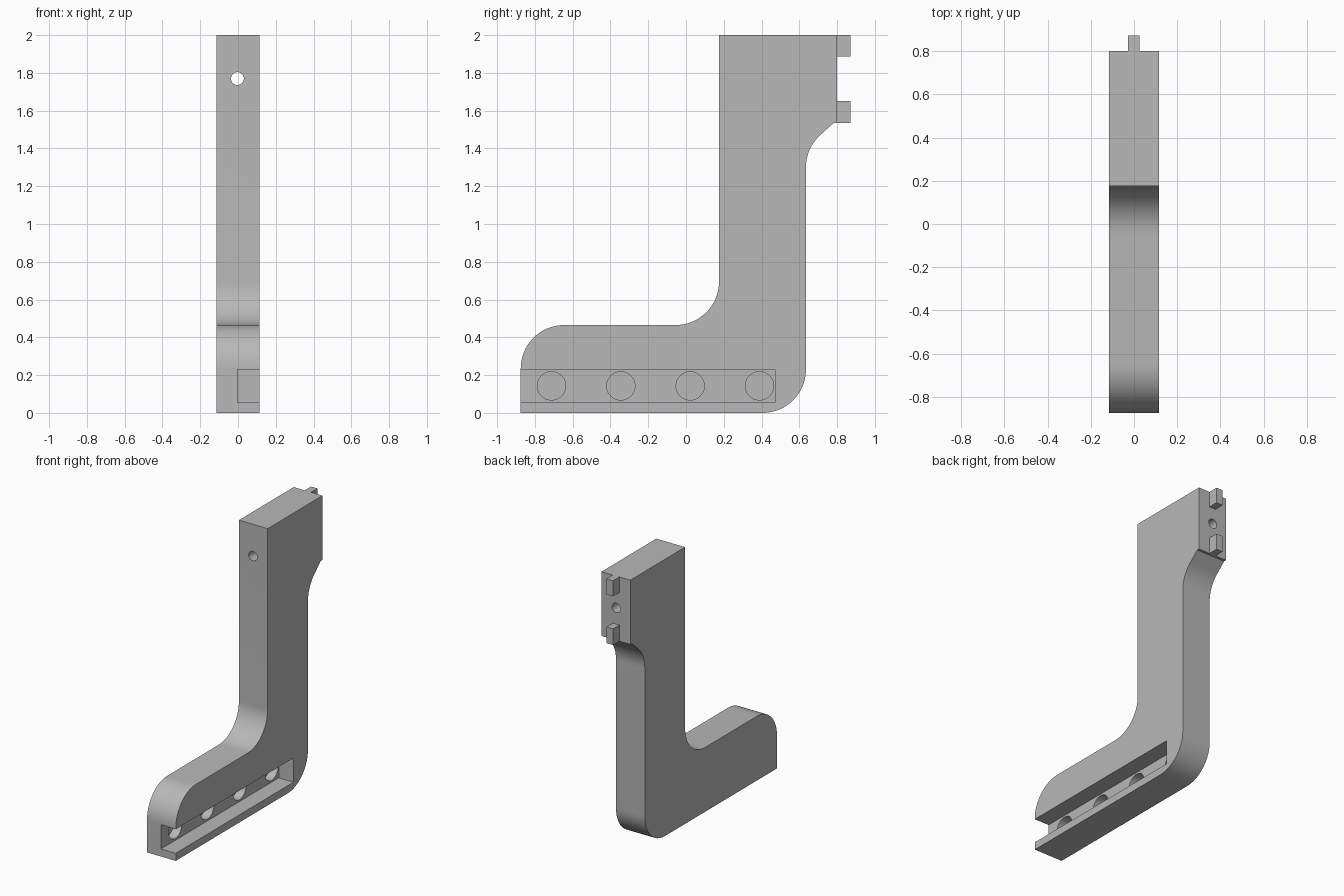
import bpy, bmesh, math
from mathutils import Matrix, Vector

cube = bpy.data.objects.get("Cube")
if cube:
    bpy.data.objects.remove(cube, do_unlink=True)

HALF = 0.115      # half thickness of the bracket
R = 0.23          # radius of all rounded corners

grey = bpy.data.materials.new("plain grey")
grey.use_nodes = True
grey.diffuse_color = (0.48, 0.48, 0.48, 1)
grey.node_tree.nodes["Principled BSDF"].inputs["Base Color"].default_value = grey.diffuse_color


def add_object(name, bm):
    bmesh.ops.recalc_face_normals(bm, faces=bm.faces[:])
    mesh = bpy.data.meshes.new(name)
    bm.to_mesh(mesh)
    bm.free()
    mesh.materials.append(grey)
    obj = bpy.data.objects.new(name, mesh)
    bpy.context.collection.objects.link(obj)
    return obj


def box(name, low, high):
    low, high = Vector(low), Vector(high)
    bm = bmesh.new()
    bmesh.ops.create_cube(bm, size=1)
    bmesh.ops.scale(bm, vec=high - low, verts=bm.verts)
    bmesh.ops.translate(bm, vec=(low + high) / 2, verts=bm.verts)
    return add_object(name, bm)


def cylinder(name, centre, radius, length, axis):
    bm = bmesh.new()
    turn = Matrix.Rotation(math.pi / 2, 4, "Y" if axis == "x" else "X")
    bmesh.ops.create_cone(bm, cap_ends=True, segments=48, radius1=radius, radius2=radius,
                          depth=length, matrix=Matrix.Translation(centre) @ turn)
    return add_object(name, bm)


def arc(y, z, start, end, steps=16):
    angles = [math.radians(start + (end - start) * i / steps) for i in range(steps + 1)]
    return [(y + R * math.cos(a), z + R * math.sin(a)) for a in angles]


def cut(target, cutter):
    mod = target.modifiers.new("cut", "BOOLEAN")
    mod.operation = "DIFFERENCE"
    mod.solver = "EXACT"
    mod.object = cutter
    bpy.ops.object.select_all(action="DESELECT")
    bpy.context.view_layer.objects.active = target
    target.select_set(True)
    bpy.ops.object.modifier_apply(modifier=mod.name)
    bpy.data.objects.remove(cutter, do_unlink=True)


# L-shaped bracket body, a side profile extruded across its thickness
profile = [(-0.875, 0)]
profile += arc(0.635 - R, R, -90, 0)             # heel
profile += arc(0.635 + R, 1.30, 180, 133)        # flare under the head
profile += [(0.782, 1.535), (0.80, 1.535), (0.80, 2), (0.175, 2)]
profile += arc(0.175 - R, 0.465 + R, 0, -90)     # inner corner
profile += arc(-0.875 + R, 0.465 - R, 90, 180)   # toe

bm = bmesh.new()
side = bm.faces.new([bm.verts.new((-HALF, y, z)) for y, z in profile])
extruded = bmesh.ops.extrude_face_region(bm, geom=[side])["geom"]
bmesh.ops.translate(bm, vec=(2 * HALF, 0, 0),
                    verts=[v for v in extruded if isinstance(v, bmesh.types.BMVert)])
body = add_object("bracket_body", bm)

# Open slot along the foot, with blind round pockets in its wall
cut(body, box("slot_cutter", (-0.003, -1, 0.055), (0.2, 0.47, 0.23)))
for i in range(4):
    cut(body, cylinder("pocket_cutter", (0, -0.712 + 0.367 * i, 0.143), 0.075, 0.13, "x"))

# Screw hole through the head
cut(body, cylinder("screw_hole_cutter", (-0.003, 0.5, 1.77), 0.034, 1, "y"))

# Locating tabs on the back of the head
box("upper_tab", (-0.027, 0.80, 1.887), (0.025, 0.872, 2))
box("lower_tab", (-0.027, 0.80, 1.535), (0.025, 0.872, 1.652))

bpy.ops.object.select_all(action="DESELECT")
bpy.context.view_layer.objects.active = body
body.select_set(True)
bpy.ops.object.shade_smooth_by_angle(angle=math.radians(25))
